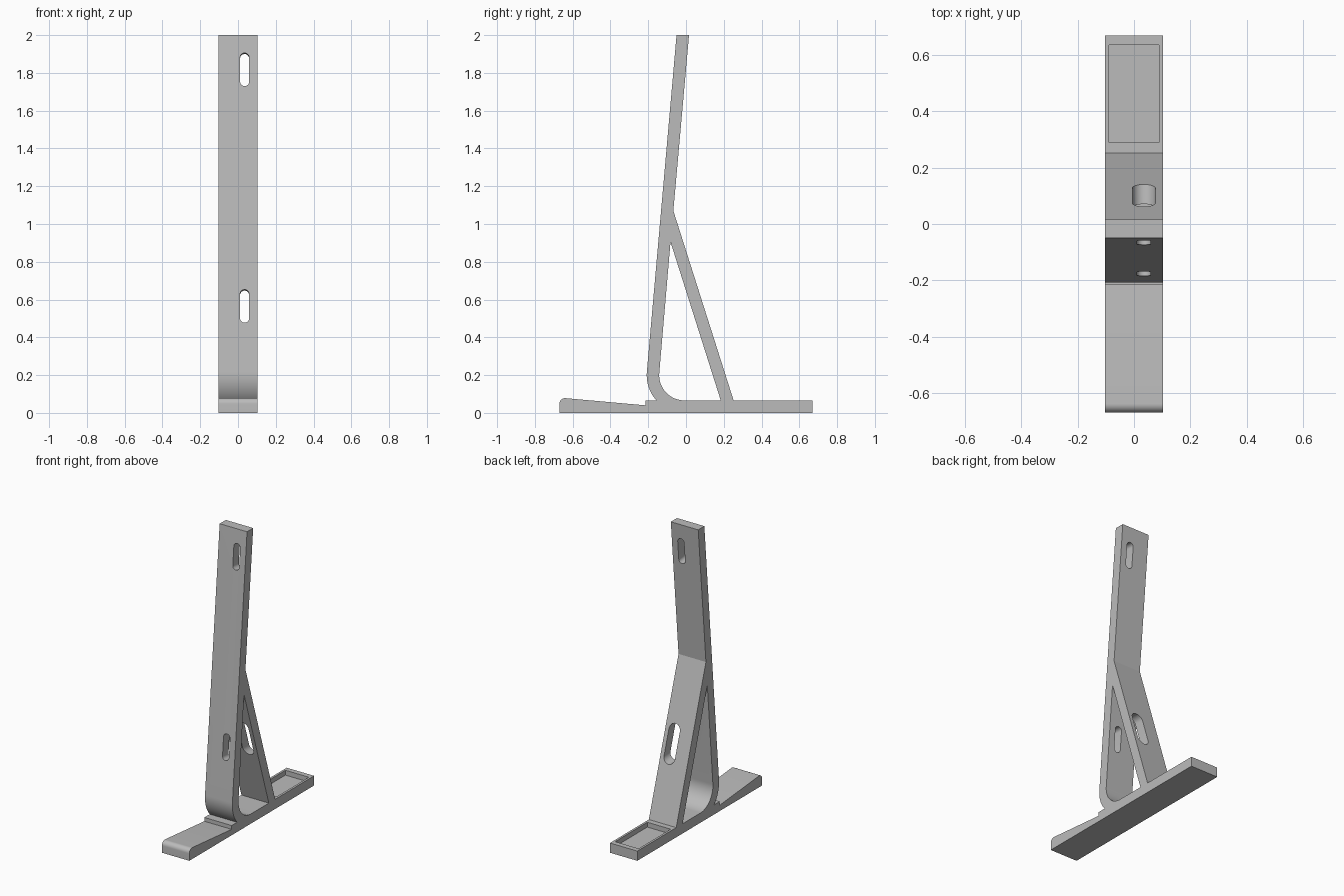
import bpy, bmesh
from math import sin, cos, pi, radians
from mathutils import Matrix, Vector

if "Cube" in bpy.data.objects:
    bpy.data.objects.remove(bpy.data.objects["Cube"], do_unlink=True)

HALF_W = 0.103
LEAN = radians(-5)

grey = bpy.data.materials.new("plain grey")
grey.use_nodes = True
grey.diffuse_color = (0.5, 0.5, 0.5, 1)
grey.node_tree.nodes["Principled BSDF"].inputs["Base Color"].default_value = (0.5, 0.5, 0.5, 1)


def arc(cy, cz, r, start, end, n):
    """Points of an arc, angles in degrees."""
    angles = [radians(start + (end - start) * i / n) for i in range(n + 1)]
    return [(cy + r * cos(a), cz + r * sin(a)) for a in angles]


def prism(name, points, offset):
    """Solid made by moving a closed loop of 3D points along an offset."""
    bm = bmesh.new()
    face = bm.faces.new([bm.verts.new(p) for p in points])
    moved = bmesh.ops.extrude_face_region(bm, geom=[face])["geom"]
    bmesh.ops.translate(bm, vec=offset, verts=[v for v in moved if isinstance(v, bmesh.types.BMVert)])
    bmesh.ops.recalc_face_normals(bm, faces=bm.faces)
    mesh = bpy.data.meshes.new(name)
    bm.to_mesh(mesh)
    bm.free()
    mesh.materials.append(grey)
    obj = bpy.data.objects.new(name, mesh)
    bpy.context.collection.objects.link(obj)
    return obj


def side_prism(name, profile, half):
    """Side profile (y, z) extruded across the width."""
    return prism(name, [(-half, y, z) for y, z in profile], (2 * half, 0, 0))


def slot(name, y, z, radius, half_len, y0, y1):
    """Round-ended slot cutter, square to the leaning upright."""
    ends = arc(0, half_len - radius, radius, 0, 180, 16) + arc(0, radius - half_len, radius, 180, 360, 16)
    turn = Matrix.Translation(Vector((0.035, y, z))) @ Matrix.Rotation(LEAN, 4, "X")
    points = [turn @ Vector((px, y0 - y, pz)) for px, pz in ends]
    return prism(name, points, turn.to_3x3() @ Vector((0, y1 - y0, 0)))


# One-piece outline: foot, brace, leaning upright, rounded heel, sloping toe
outline = [(-0.67, 0), (0.67, 0), (0.67, 0.066), (0.252, 0.066),
           (-0.067, 1.07), (0.016, 2), (-0.05, 2)]
outline += arc(-0.008, 0.2, 0.2, 175, 222.4, 14)
outline += [(-0.215, 0.066), (-0.215, 0.04)]
outline += arc(-0.64, 0.048, 0.03, 85, 180, 10)
stand = side_prism("stand", outline, HALF_W)

# Openings: window behind the upright, fixing slots, tray in the foot
window = [(0.184, 0.066), (-0.082, 0.905)] + arc(-0.008, 0.2, 0.134, 175, 270, 24)
tray = [(0.29, 0.033), (0.635, 0.033), (0.635, 0.1), (0.29, 0.1)]
cutters = [
    side_prism("window_cutter", window, 0.2),
    side_prism("tray_cutter", tray, 0.088),
    slot("upper_slot_cutter", -0.035, 1.815, 0.024, 0.088, -0.3, 0.2),
    slot("lower_slot_cutter", -0.14, 0.562, 0.024, 0.088, -0.3, -0.06),
    slot("brace_slot_cutter", -0.14, 0.562, 0.041, 0.12, -0.03, 0.3),
]
for cutter in cutters:
    cut = stand.modifiers.new(cutter.name, "BOOLEAN")
    cut.operation = "DIFFERENCE"
    cut.solver = "EXACT"
    cut.object = cutter
    cutter.hide_render = True

# Apply the cuts and remove the helpers
depsgraph = bpy.context.evaluated_depsgraph_get()
stand.data = bpy.data.meshes.new_from_object(stand.evaluated_get(depsgraph))
stand.modifiers.clear()
for cutter in cutters:
    bpy.data.objects.remove(cutter, do_unlink=True)

# Smooth the rounded surfaces, keep the edges crisp
bpy.ops.object.select_all(action="DESELECT")
stand.select_set(True)
bpy.context.view_layer.objects.active = stand
bpy.ops.object.shade_smooth_by_angle(angle=radians(20))
